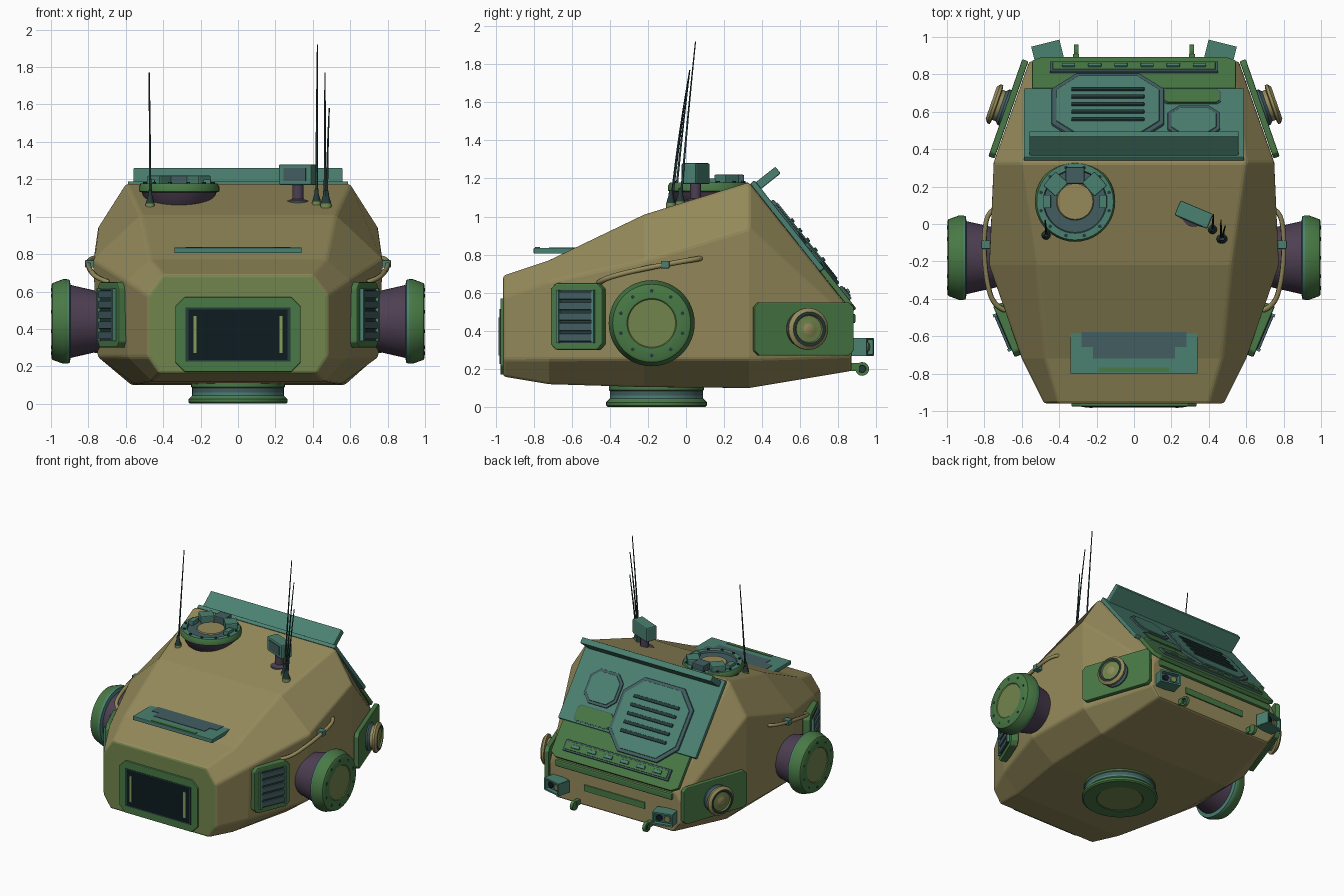
import bpy, bmesh, math
from mathutils import Matrix, Vector

cube = bpy.data.objects.get("Cube")
if cube:
    bpy.data.objects.remove(cube, do_unlink=True)


def material(name, *rgb):
    m = bpy.data.materials.new(name)
    m.use_nodes = True
    m.diffuse_color = (*rgb, 1)
    m.node_tree.nodes["Principled BSDF"].inputs["Base Color"].default_value = (*rgb, 1)
    return m


TAN = material("sand tan", .30, .255, .105)
OLIVE = material("olive green", .17, .235, .075)
GREEN = material("camo green", .065, .19, .06)
TEAL = material("teal", .07, .22, .165)
SLATE = material("slate", .055, .11, .12)
PURPLE = material("dull purple", .075, .05, .085)
BLACK = material("dark glass", .004, .012, .015)
DARK = material("dark metal", .018, .045, .042)
LIME = material("pale yellow green", .24, .33, .10)
smooth = []


def finish(name, bm, mats, M=Matrix(), bevel=0):
    bmesh.ops.recalc_face_normals(bm, faces=bm.faces)
    me = bpy.data.meshes.new(name)
    bm.to_mesh(me)
    bm.free()
    me.transform(M)
    for m in mats:
        me.materials.append(m)
    ob = bpy.data.objects.new(name, me)
    bpy.context.collection.objects.link(ob)
    if bevel:
        b = ob.modifiers.new("bevel", 'BEVEL')
        b.width, b.segments = bevel, 2
        b.limit_method, b.angle_limit = 'ANGLE', .3
    return ob


def frame(o, n, y):
    """Placement with local z along n and local y near y."""
    n = Vector(n).normalized()
    x = Vector(y).cross(n).normalized()
    return Matrix.Translation(o) @ Matrix((x, n.cross(x), n)).transposed().to_4x4()


def at(x, y, z=0, turn=0):
    return Matrix.Translation((x, y, z)) @ Matrix.Rotation(turn, 4, 'Z')


def prism(name, pts, depth, mat, M, bevel=0):
    bm = bmesh.new()
    f = bm.faces.new([bm.verts.new((x, y, 0)) for x, y in pts])
    top = bmesh.ops.extrude_face_region(bm, geom=[f])["geom"]
    bmesh.ops.translate(bm, vec=(0, 0, depth), verts=[v for v in top if isinstance(v, bmesh.types.BMVert)])
    return finish(name, bm, [mat], M, bevel)


def rect(w, h, c=0):
    if not c:
        return [(-w, -h), (w, -h), (w, h), (-w, h)]
    return [(-w + c, -h), (w - c, -h), (w, -h + c), (w, h - c),
            (w - c, h), (-w + c, h), (-w, h - c), (-w, -h + c)]


def box(name, w, h, d, mat, M, bevel=0):
    return prism(name, rect(w / 2, h / 2), d, mat, M, bevel)


def lathe(name, prof, mats, M, seg=40):
    """Turn (radius, height, material index) rows about local z."""
    bm = bmesh.new()
    rings = [[bm.verts.new((r * math.cos(math.tau * i / seg), r * math.sin(math.tau * i / seg), z))
              for i in range(seg)] for r, z, k in prof]
    for a, b, row in zip(rings, rings[1:], prof[1:]):
        for i in range(seg):
            j = (i + 1) % seg
            bm.faces.new((a[i], a[j], b[j], b[i])).material_index = row[2]
    bm.faces.new(rings[0]).material_index = prof[0][2]
    bm.faces.new(rings[-1]).material_index = prof[-1][2]
    ob = finish(name, bm, mats, M)
    smooth.append(ob)
    return ob


def bolts(name, n, radius, M, mat=DARK):
    for i in range(n):
        a = math.tau * (i + .5) / n
        lathe(name, [(.01, -.005, 0), (.01, .008, 0)], [mat],
              M @ at(radius * math.cos(a), radius * math.sin(a)), 8)


def tube(name, pts, radius, mat, tip=1):
    cu = bpy.data.curves.new(name, 'CURVE')
    cu.dimensions, cu.bevel_depth, cu.bevel_resolution, cu.use_fill_caps = '3D', radius, 1, True
    sp = cu.splines.new('NURBS')
    sp.points.add(len(pts) - 1)
    for i, (p, q) in enumerate(zip(sp.points, pts)):
        p.co = (*q, 1)
        p.radius = 1 + (tip - 1) * i / (len(pts) - 1)
    sp.use_endpoint_u, sp.order_u = True, 3
    cu.materials.append(mat)
    bpy.context.collection.objects.link(bpy.data.objects.new(name, cu))


# Hull: octagonal sections, each y then (half width, z) from bottom to top
sections = [
    (-.96, (.42, .16), (.48, .25), (.48, .58), (.40, .69)),
    (-.72, (.46, .12), (.59, .25), (.60, .66), (.47, .77)),
    (-.22, (.55, .105), (.75, .25), (.775, .77), (.52, 1.01)),
    (.33, (.57, .10), (.74, .25), (.75, .94), (.60, 1.18)),
    (.87, (.50, .19), (.56, .27), (.56, .44), (.52, .50))]
bm = bmesh.new()
loops = []
for y, *half in sections:
    ring = half + [(-x, z) for x, z in reversed(half)]
    loops.append([bm.verts.new((x, y, z)) for x, z in ring])
for a, b in zip(loops, loops[1:]):
    for i in range(8):
        bm.faces.new((a[i - 1], a[i], b[i], b[i - 1]))
bm.faces.new(loops[0]).material_index = 1
bm.faces.new(loops[-1])
finish("hull", bm, [TAN, OLIVE], bevel=.014)

# Front window
F = frame((0, -.955, .37), (0, -1, 0), (0, 0, 1))
prism("window_frame", rect(.335, .2, .05), .02, GREEN, F, .005)
prism("window_rim", rect(.28, .145), .023, DARK, F)
prism("window_glass", rect(.265, .135), .025, BLACK, F)
for s in (-1, 1):
    box("window_bar", .018, .2, .03, LIME, F @ at(s * .23, 0))

# Visor shelf on the front slope
box("visor_shelf", .68, .23, .03, TEAL, at(0, -.685, .805), .004)
box("visor_back_plate", .56, .085, .005, SLATE, at(0, -.615, .833))
box("visor_mid_plate", .44, .07, .005, SLATE, at(0, -.685, .833))
box("visor_stripe", .38, .025, .006, GREEN, at(0, -.78, .833))

# Turntable under the hull
lathe("turntable", [(.16, .004, 1), (.165, 0, 0), (.255, 0, 0), (.265, .008, 0), (.265, .025, 0), (.25, .04, 0),
      (.245, .045, 2), (.245, .06, 2), (.245, .085, 3), (.25, .09, 0), (.25, .13, 0)],
      [GREEN, OLIVE, TEAL, SLATE], at(0, -.155), 48)

# Cupola
C = at(-.315, .12)
lathe("cupola", [(.13, 1.03, 0), (.17, 1.06, 0), (.2, 1.13, 0), (.215, 1.135, 1), (.215, 1.16, 1), (.205, 1.178, 1),
      (.17, 1.178, 2), (.165, 1.165, 3), (.10, 1.165, 3), (.095, 1.172, 4)],
      [PURPLE, GREEN, TEAL, SLATE, TAN], C)
bolts("cupola_bolt", 12, .188, C @ at(0, 0, 1.178))
for deg in (42, 90, 138):
    P = C @ Matrix.Rotation(math.radians(deg), 4, 'Z') @ at(.14, 0, 1.165)
    box("periscope_block", .09, .1, .055, SLATE if deg == 90 else TEAL, P, .006)
for deg in (0, 180):
    box("cupola_hinge", .04, .07, .035, TEAL, C @ at(.15 * math.cos(math.radians(deg)), 0, 1.165), .004)

# Sight head
S = at(.32, .05, 0, -.4)
lathe("sight_post", [(.065, 1.05, 1), (.065, 1.085, 1), (.03, 1.095, 0), (.03, 1.18, 0)], [PURPLE, SLATE], S, 20)
box("sight_head", .19, .085, .11, TEAL, S @ at(0, 0, 1.17), .008)
box("sight_lens", .13, .006, .07, SLATE, S @ at(0, -.043, 1.19))

# Whip antennas: base and tip
for x, y, z, tx, ty, tz in ((-.47, -.06, 1.04, -.475, .02, 1.77), (.42, -.03, 1.05, .425, .05, 1.92),
                            (.465, -.08, 1.04, .465, .02, 1.77), (.475, -.08, 1.04, .488, -.01, 1.58)):
    lathe("antenna_base", [(.024, z - .03, 0), (.024, z + .03, 0), (.012, z + .07, 1), (.009, z + .1, 1)],
          [OLIVE, DARK], at(x, y), 12)
    tube("antenna_whip", [(x, y, z), (x, y + .03, z + (tz - z) * .45), (tx, ty, tz)], .0075, DARK, .45)

# Sloped rear panel: local y runs down the slope
R = frame((0, .33, 1.18), (0, .783, .622), (0, .622, -.783))


def panel(name, v0, v1, mat, inset=0, depth=.03, c=0):
    a, b = (.59 - .075 * v - inset for v in (v0, v1))
    prism(name, [(-a, v0), (a, v0), (a, v1 - c), (b - c, v1), (c - b, v1), (-a, v1 - c)], depth, mat, R, .006)


panel("rear_panel_upper", .01, .6, TEAL)
panel("rear_panel_lower", .6, .87, GREEN, c=.03)
box("rear_spoiler", 1.12, .045, .16, TEAL, R @ at(0, .045), .006)
G = R @ at(-.14, .43)
prism("grille_rim", rect(.3, .28, .13), .045, SLATE, G, .006)
prism("grille_plate", rect(.275, .255, .12), .052, TEAL, G, .004)
for i in range(-2, 3):
    box("grille_slat", .39, .024, .062, DARK, G @ at(0, i * .065), .004)
H = R @ at(.32, .31)
prism("hatch_rim", rect(.14, .13, .06), .04, SLATE, H, .004)
prism("hatch_plate", rect(.12, .11, .05), .046, TEAL, H, .004)
prism("rear_label_rim", rect(.155, .062, .02), .033, SLATE, R @ at(.31, .525))
prism("rear_label", rect(.148, .055, .02), .037, GREEN, R @ at(.31, .525))
box("step_rim", .9, .085, .045, SLATE, R @ at(0, .77), .004)
box("step_plate", .87, .06, .05, GREEN, R @ at(0, .77), .004)
for i in range(6):
    box("step_cleat", .07, .025, .06, TEAL, R @ at((i - 2.5) * .14, .77), .004)

# Lower rear face
box("rear_ledge", 1.0, .05, .05, GREEN, at(0, .865, .44), .01)
box("rear_slot", .52, .05, .012, GREEN, frame((0, .867, .33), (0, 1, 0), (0, 0, 1)), .004)

for s in (-1, 1):
    # Side drums
    D = frame((0, -.18, .44), (s, 0, 0), (0, 0, 1))
    lathe("side_drum", [(.15, .62, 0), (.155, .72, 0), (.195, .895, 0), (.222, .9, 1), (.226, .915, 1),
          (.226, .935, 2), (.205, .992, 2), (.195, .998, 2), (.13, .998, 2), (.125, .993, 3)],
          [PURPLE, TEAL, GREEN, OLIVE], D, 48)
    bolts("drum_bolt", 10, .17, D @ at(0, 0, .992))

    # Side vents
    V = frame((s * .645, -.555, .475), (s * .92, -.39, 0), (0, 0, 1))
    prism("vent_frame", rect(.148, .175, .03), .055, GREEN, V, .008)
    box("vent_recess", .21, .28, .058, DARK, V)
    for i in range(5):
        box("vent_louver", .2, .04, .07, SLATE, V @ at(0, (i - 2) * .055), .004)
    for k in (-1, 1):
        box("vent_post", .016, .28, .075, TEAL, V @ at(k * .1, 0))

    # Rear side plates with round lamps
    L = frame((s * .655, .61, .41), (s * .945, .33, 0), (0, 0, 1))
    prism("lamp_plate", rect(.275, .14, .025), .035, GREEN, L, .006)
    lathe("side_lamp", [(.1, 0, 0), (.1, .045, 0), (.085, .06, 0), (.085, .08, 1), (.11, .085, 1), (.11, .1, 1),
          (.09, .115, 1), (.075, .115, 2), (.07, .105, 3), (.03, .105, 3), (.02, .11, 1)],
          [SLATE, TAN, DARK, OLIVE], L, 32)

    # Hand rails with clip
    tube("hand_rail", [(s * .69, -.46, .65), (s * .75, -.44, .67), (s * .79, -.3, .71),
         (s * .805, -.1, .75), (s * .785, .07, .78), (s * .74, .08, .78)], .014, TAN)
    box("rail_clip", .05, .045, .04, TEAL, at(s * .792, -.11, .728), .004)

    # Tail lamps: open cage with two lenses
    T = frame((s * .45, .87, .315), (s * .25, 1, 0), (0, 0, 1))
    box("tail_lamp", .12, .07, .075, SLATE, T, .004)
    for k in (-1, 1):
        box("tail_cage_shelf", .15, .012, .1, TEAL, T @ at(0, k * .042))
        box("tail_cage_side", .012, .09, .1, TEAL, T @ at(k * .072, 0))
        lathe("tail_lens", [(.024, .07, 0), (.022, .085, 0)], [OLIVE if k > 0 else BLACK], T @ at(k * .03, 0), 16)

    # Tow rings
    lathe("tow_ring", [(.02, -.012, 0), (.036, -.012, 0), (.036, .012, 0), (.02, .012, 0), (.018, .004, 1)],
          [GREEN, DARK], frame((s * .31, .925, .2), (s, 0, 0), (0, 0, 1)), 20)
    box("tow_mount", .03, .04, .05, GREEN, frame((s * .31, .86, .21), (0, 1, 0), (0, 0, 1)))

# Smooth round parts, keeping sharp edges
bpy.ops.object.select_all(action='DESELECT')
for ob in smooth:
    ob.select_set(True)
bpy.context.view_layer.objects.active = smooth[0]
bpy.ops.object.shade_smooth_by_angle(angle=math.radians(35))
